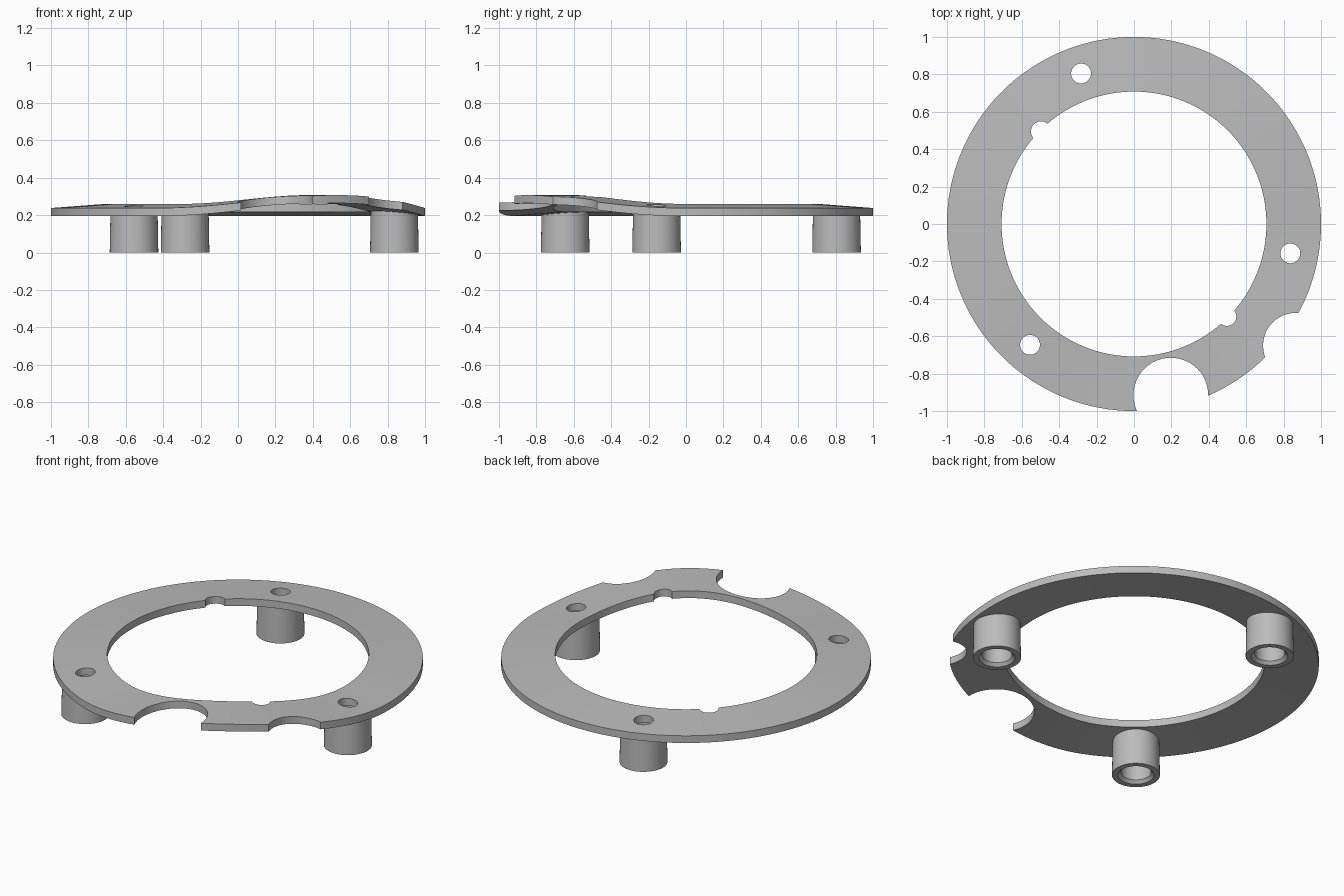
import bpy, bmesh, math

if "Cube" in bpy.data.objects:
    bpy.data.objects.remove(bpy.data.objects["Cube"], do_unlink=True)

INNER, OUTER, THICK = 0.708, 1.0, 0.043
POSTS = [(-0.283, 0.805), (0.836, -0.157), (-0.556, -0.646)]

grey = bpy.data.materials.new("plain_grey")
grey.use_nodes = True
grey.diffuse_color = (0.5, 0.5, 0.5, 1)
grey.node_tree.nodes["Principled BSDF"].inputs["Base Color"].default_value = (0.5, 0.5, 0.5, 1)


def top_height(x, y):
    """Top of the plate: a shallow cone with a smooth bulge at the front left."""
    t = min(1, max(0, (math.hypot(x, y) - INNER) / (OUTER - INNER)))
    off = math.degrees(math.atan2(y, x)) + 58
    off = abs((off + 180) % 360 - 180)
    bulge = math.cos(math.radians(off / 57 * 90)) ** 2 if off < 57 else 0
    return 0.26 - 0.022 * t + bulge * (0.047 + 0.022 * t)


def link(name, bm):
    bmesh.ops.recalc_face_normals(bm, faces=bm.faces)
    mesh = bpy.data.meshes.new(name)
    bm.to_mesh(mesh)
    bm.free()
    obj = bpy.data.objects.new(name, mesh)
    bpy.context.collection.objects.link(obj)
    mesh.materials.append(grey)
    return obj


def lathe(profile, steps, x=0, y=0):
    """Revolve a closed (radius, z) profile around a vertical axis."""
    bm = bmesh.new()
    rings = []
    for i in range(steps):
        a = 2 * math.pi * i / steps
        rings.append([bm.verts.new((x + r * math.cos(a), y + r * math.sin(a), z)) for r, z in profile])
    n = len(profile)
    for i in range(steps):
        p, q = rings[i], rings[(i + 1) % steps]
        for j in range(n):
            k = (j + 1) % n
            bm.faces.new((p[j], p[k], q[k], q[j]))
    return bm


def smooth(obj):
    bpy.ops.object.select_all(action='DESELECT')
    obj.select_set(True)
    bpy.context.view_layer.objects.active = obj
    bpy.ops.object.shade_smooth_by_angle(angle=math.radians(30))


# Flat ring plate
radii = [INNER + (OUTER - INNER) * i / 4 for i in range(5)]
ring = link("ring_plate", lathe([(r, 0) for r in radii] + [(r, THICK) for r in reversed(radii)], 180))

# Round cutters: rim scallops, inner notches, screw holes
cuts = [(0.197, -0.915, 0.2), (0.865, -0.65, 0.175), (-0.497, 0.495, 0.054), (0.497, -0.495, 0.05)]
cuts += [(x, y, 0.053) for x, y in POSTS]
cutters = []
for x, y, r in cuts:
    bm = bmesh.new()
    bmesh.ops.create_cone(bm, cap_ends=True, segments=48, radius1=r, radius2=r, depth=1)
    bmesh.ops.translate(bm, verts=bm.verts, vec=(x, y, 0))
    cutter = link("cutter", bm)
    cutter.hide_render = True
    cutters.append(cutter)
    mod = ring.modifiers.new("cut", 'BOOLEAN')
    mod.operation = 'DIFFERENCE'
    mod.solver = 'EXACT'
    mod.object = cutter

# Bake the cuts, then bend the plate
bpy.context.view_layer.update()
baked = bpy.data.meshes.new_from_object(ring.evaluated_get(bpy.context.evaluated_depsgraph_get()))
ring.modifiers.clear()
ring.data = baked
for cutter in cutters:
    bpy.data.objects.remove(cutter, do_unlink=True)
for v in ring.data.vertices:
    v.co.z += top_height(v.co.x, v.co.y) - THICK
smooth(ring)

# Hollow posts with a chamfered bore, tops following the plate
for name, (x, y) in zip(("back_post", "left_post", "right_post"), POSTS):
    bm = lathe([(0.098, 0), (0.13, 0), (0.126, 1), (0.078, 1), (0.082, 0.018)], 48, x, y)
    for v in bm.verts:
        if v.co.z > 0.5:
            v.co.z = top_height(v.co.x, v.co.y) - THICK * 0.7
    smooth(link(name, bm))
